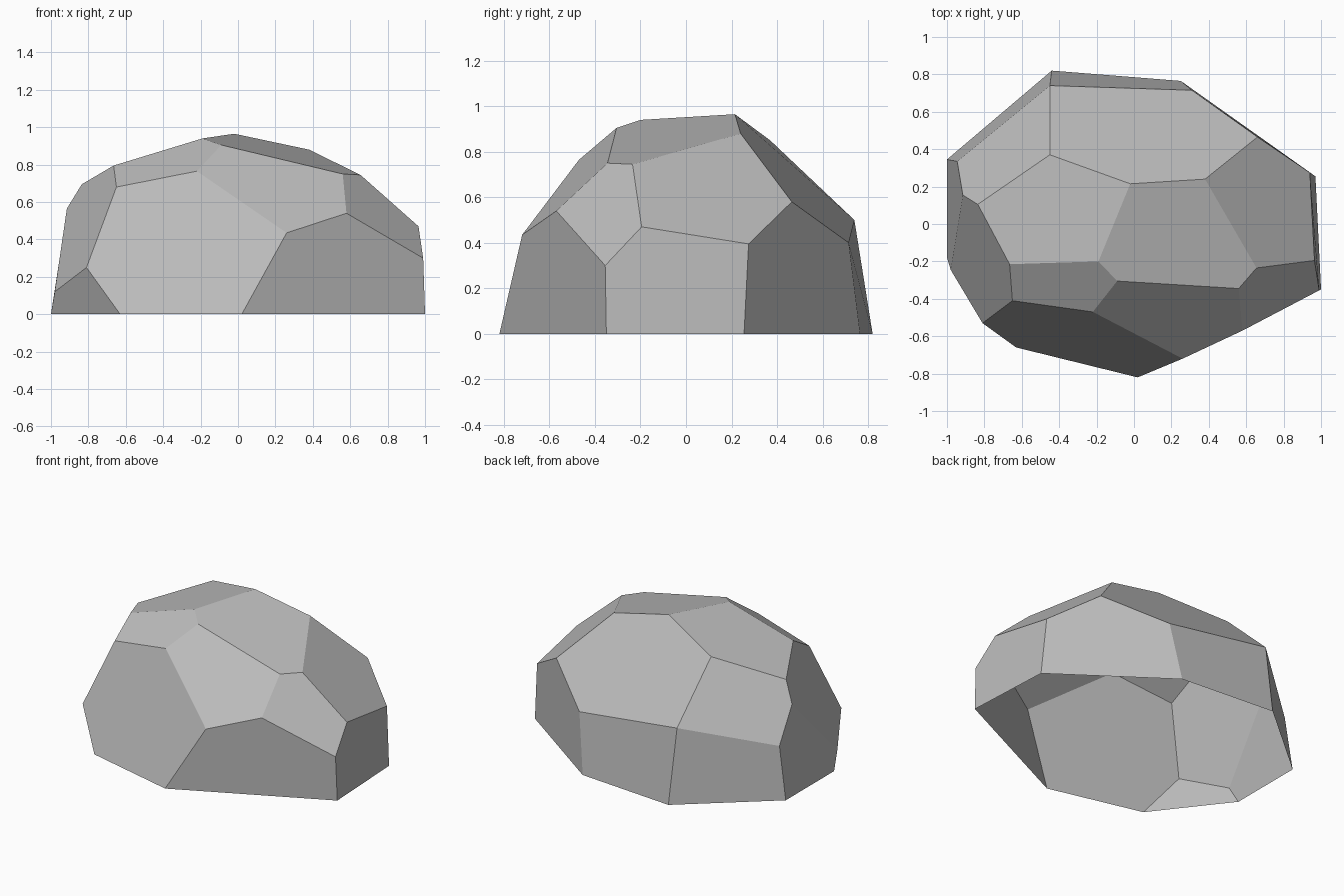
import bpy
import bmesh
import math

default_cube = bpy.data.objects.get("Cube")
if default_cube:
    bpy.data.objects.remove(default_cube, do_unlink=True)


def flat_material(name, colour):
    material = bpy.data.materials.new(name)
    material.use_nodes = True
    material.diffuse_color = colour
    material.node_tree.nodes["Principled BSDF"].inputs["Base Color"].default_value = colour
    return material


# Corner points of the rock, in levels from the ground to the crown
ground_outline = [(-.44, .82), (.25, .765), (.97, .255), (1, -.35),
                  (.02, -.82), (-.63, -.66), (-1, -.18), (-1, .345)]
waist = [(-.81, -.53, .25), (-.98, -.245, .12), (-.945, .335, .355),
         (.94, .275, .395), (.31, .715, .4), (-.45, .74, .5),
         (.99, -.355, .3), (.26, -.72, .435), (.58, -.57, .54), (.965, -.195, .47)]
shoulder = [(.66, .465, .58), (-.915, .155, .565), (-.835, .105, .695),
            (-.65, -.41, .68), (-.22, -.47, .765),
            (.56, -.345, .75), (.655, -.235, .745)]
crown = [(-.45, .37, .85), (-.02, .215, .965), (.38, .24, .88),
         (-.09, -.305, .905), (-.19, -.2, .94), (-.665, -.215, .795)]


def build_rock(name, points, material):
    """Wrap the points in a faceted shell that is open underneath."""
    bm = bmesh.new()
    for point in points:
        bm.verts.new(point)
    bmesh.ops.convex_hull(bm, input=bm.verts[:])
    loose = [v for v in bm.verts if not v.link_faces]
    bmesh.ops.delete(bm, geom=loose, context="VERTS")

    # Merge nearly level triangles into broad chiselled facets
    bmesh.ops.dissolve_limit(bm, angle_limit=math.radians(10),
                             verts=bm.verts[:], edges=bm.edges[:])
    bmesh.ops.recalc_face_normals(bm, faces=bm.faces[:])

    # Open the underside
    underside = [f for f in bm.faces if all(v.co.z < .001 for v in f.verts)]
    bmesh.ops.delete(bm, geom=underside, context="FACES")

    mesh = bpy.data.meshes.new(name)
    bm.to_mesh(mesh)
    bm.free()
    mesh.materials.append(material)
    rock = bpy.data.objects.new(name, mesh)
    bpy.context.collection.objects.link(rock)
    return rock


stone_grey = flat_material("stone_grey", (.5, .5, .5, 1))
ground_points = [(x, y, 0) for x, y in ground_outline]
build_rock("faceted_rock", ground_points + waist + shoulder + crown, stone_grey)
